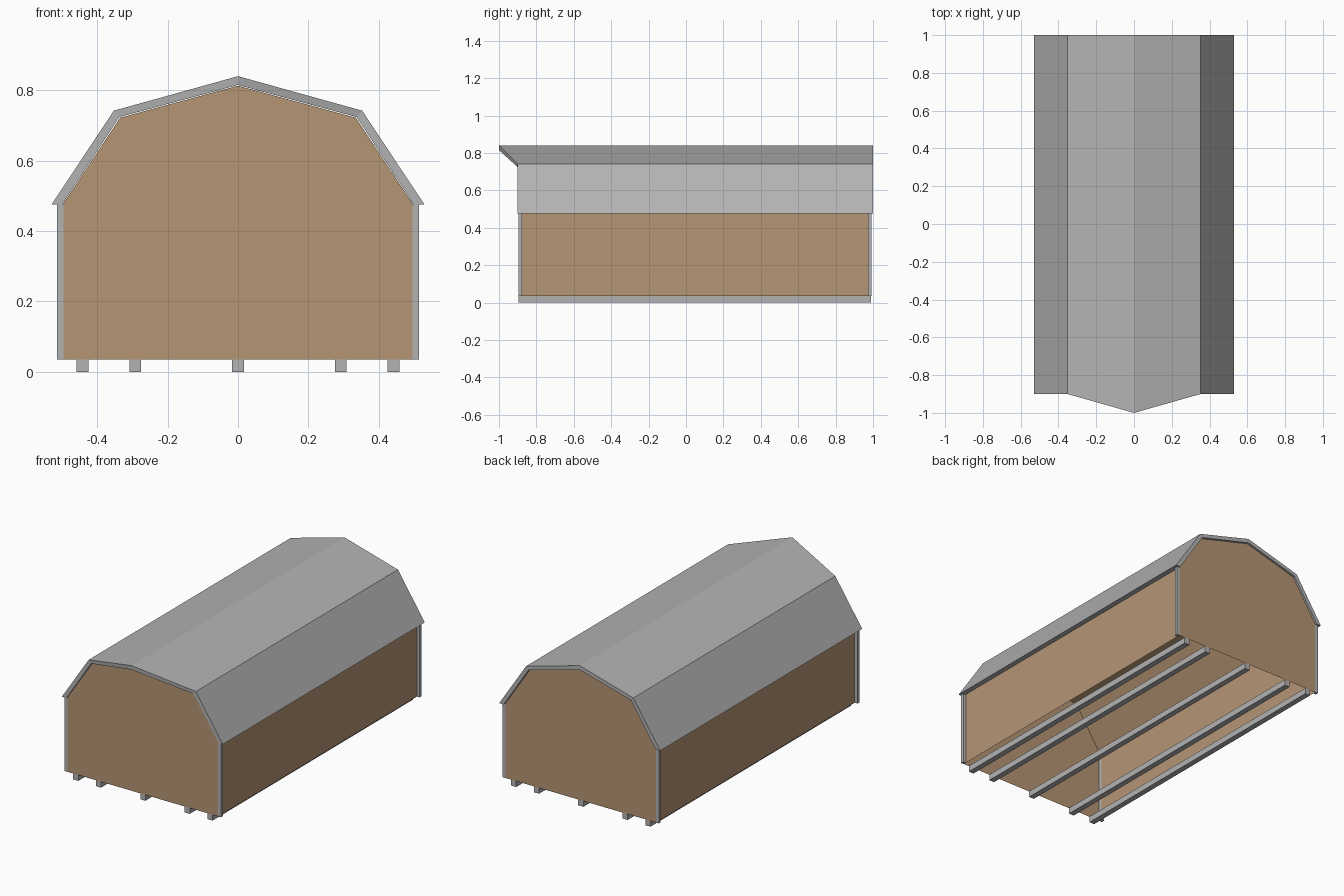
import bpy
import bmesh

if "Cube" in bpy.data.objects:
    bpy.data.objects.remove(bpy.data.objects["Cube"])


def material(name, rgb):
    m = bpy.data.materials.new(name)
    m.diffuse_color = (*rgb, 1)
    m.use_nodes = True
    m.node_tree.nodes["Principled BSDF"].inputs["Base Color"].default_value = m.diffuse_color
    return m


GREY = material("light grey", (0.45, 0.45, 0.45))
TAN = material("tan", (0.46, 0.30, 0.175))


def finish(bm, name, mat):
    bmesh.ops.recalc_face_normals(bm, faces=bm.faces)
    me = bpy.data.meshes.new(name)
    bm.to_mesh(me)
    bm.free()
    me.materials.append(mat)
    ob = bpy.data.objects.new(name, me)
    bpy.context.collection.objects.link(ob)
    return ob


def box(name, x, y, z, mat):
    bm = bmesh.new()
    bmesh.ops.create_cube(bm, size=1)
    for v in bm.verts:
        for i, (a, b) in enumerate((x, y, z)):
            v.co[i] = a if v.co[i] < 0 else b
    return finish(bm, name, mat)


def mirrored(half):
    """Half profile from eave to ridge -> full profile."""
    return half + [(-p[0], *p[1:]) for p in reversed(half[:-1])]


FRONT, BACK, BASE = -0.895, 0.99, 0.035

# Barn shell: two gables, walls and ceiling, open underneath
bm = bmesh.new()
prof = mirrored([(0.497, BASE), (0.497, 0.477), (0.335, 0.722), (0, 0.813)])
f = [bm.verts.new((x, FRONT, z)) for x, z in prof]
b = [bm.verts.new((x, BACK, z)) for x, z in prof]
bm.faces.new(f)
bm.faces.new(b)
for i in range(len(prof) - 1):
    bm.faces.new((f[i], f[i + 1], b[i + 1], b[i]))
finish(bm, "barn_walls", TAN)

# Gambrel roof slab, with the ridge jutting forward (x, front y, z)
outer = mirrored([(0.53, -0.9, 0.475), (0.353, -0.9, 0.742), (0, -1, 0.84)])
inner = mirrored([(0.50, -0.9, 0.475), (0.337, -0.9, 0.724), (0, -1, 0.815)])
bm = bmesh.new()
of, nf = ([bm.verts.new(p) for p in pr] for pr in (outer, inner))
ob_, nb = ([bm.verts.new((p[0], 1, p[2])) for p in pr] for pr in (outer, inner))
for i in range(4):
    j = i + 1
    for q in ((of[i], of[j], ob_[j], ob_[i]), (nf[i], nf[j], nb[j], nb[i]),
              (of[i], of[j], nf[j], nf[i]), (ob_[i], ob_[j], nb[j], nb[i])):
        bm.faces.new(q)
for i in (0, 4):
    bm.faces.new((of[i], nf[i], nb[i], ob_[i]))
finish(bm, "roof", GREY)

# Corner trim posts
for s, side in ((-1, "left"), (1, "right")):
    xs = sorted((s * 0.496, s * 0.515))
    box(f"front_{side}_trim", xs, (FRONT - 0.001, -0.877), (BASE, 0.476), GREY)
    box(f"back_{side}_trim", xs, (0.973, BACK + 0.001), (BASE, 0.476), GREY)

# Skids underneath
for i, x in enumerate((-0.442, -0.292, 0, 0.292, 0.442)):
    box(f"skid_{i + 1}", (x - 0.017, x + 0.017), (FRONT, BACK), (0, 0.036), GREY)
